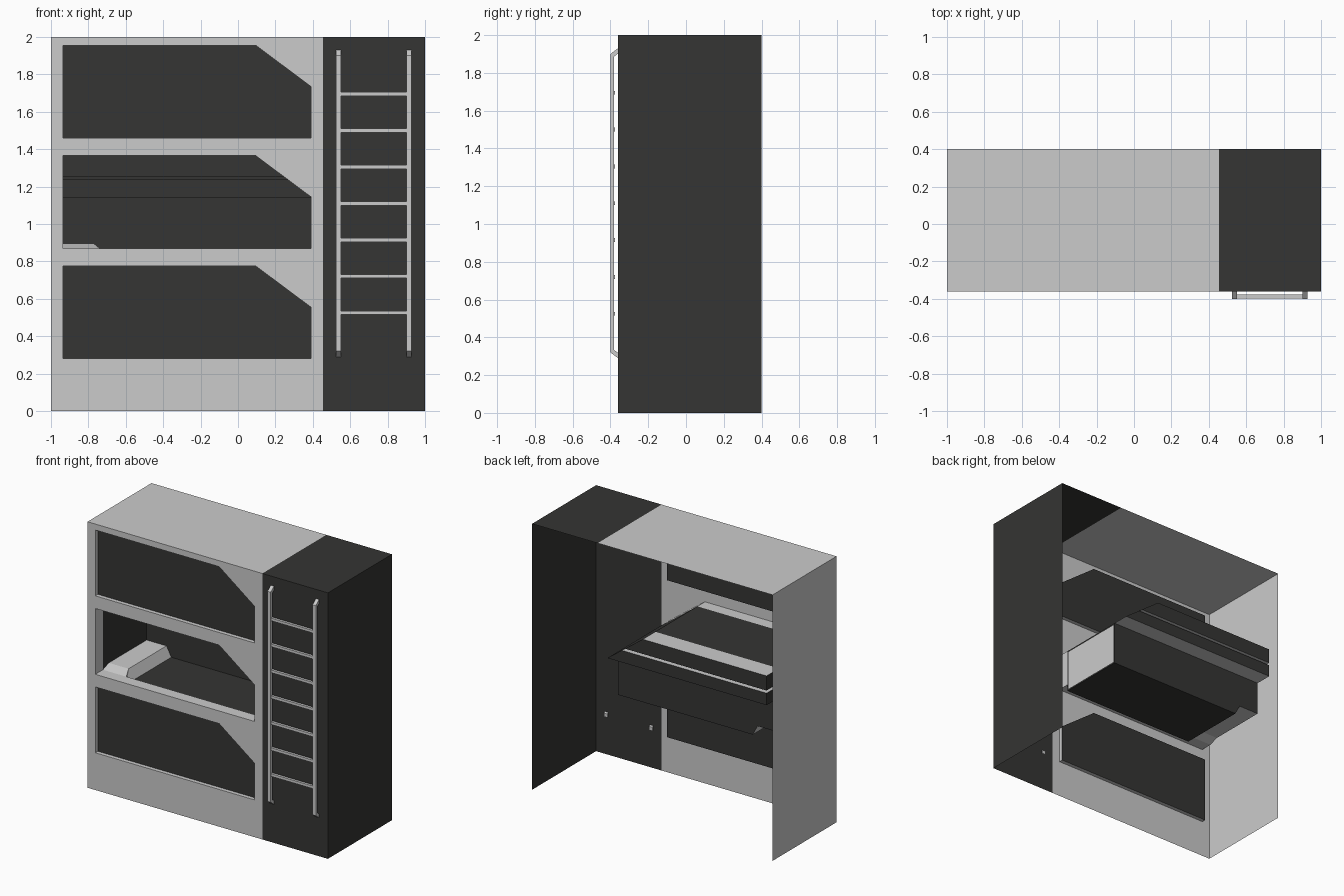
import bpy, bmesh

if "Cube" in bpy.data.objects:
    bpy.data.objects.remove(bpy.data.objects["Cube"])

dark = bpy.data.materials.new("dark_panel")
dark.diffuse_color = (0.035, 0.035, 0.033, 1)
dark.use_nodes = True
dark.node_tree.nodes["Principled BSDF"].inputs["Base Color"].default_value = dark.diffuse_color


def sheet(name, faces, mat=None):
    """Open surface from a few polygons, welded along shared edges."""
    bm = bmesh.new()
    for f in faces:
        bm.faces.new([bm.verts.new(p) for p in f])
    bmesh.ops.remove_doubles(bm, verts=bm.verts[:], dist=1e-4)
    bmesh.ops.recalc_face_normals(bm, faces=bm.faces[:])
    me = bpy.data.meshes.new(name)
    bm.to_mesh(me)
    bm.free()
    ob = bpy.data.objects.new(name, me)
    bpy.context.collection.objects.link(ob)
    if mat:
        me.materials.append(mat)
    return ob


def box(name, x0, x1, y0, y1, z0, z1, mat=None):
    bpy.ops.mesh.primitive_cube_add(size=1, location=((x0+x1)/2, (y0+y1)/2, (z0+z1)/2))
    ob = bpy.context.object
    ob.name = name
    ob.scale = (x1-x0, y1-y0, z1-z0)
    if mat:
        ob.data.materials.append(mat)
    return ob


F, B, SPLIT = -0.36, 0.40, 0.455          # front, back, grey/dark boundary
XL, XR, XC = -0.935, 0.39, 0.095          # opening left, right, chamfer start
H, C = 0.495, 0.22                        # opening height, chamfer drop
BASES = (0.28, 0.87, 1.46)


def quad_y(x0, x1, z0, z1, y=F):
    return [(x0, y, z0), (x1, y, z0), (x1, y, z1), (x0, y, z1)]


def quad_z(x0, x1, y0, y1, z):
    return [(x0, y0, z), (x1, y0, z), (x1, y1, z), (x0, y1, z)]


def quad_x(x, y0, y1, z0, z1):
    return [(x, y0, z0), (x, y1, z0), (x, y1, z1), (x, y0, z1)]


def opening(z):
    return [(XL, z), (XR, z), (XR, z+H-C), (XC, z+H), (XL, z+H)]


def reveal(z, depth):
    o = opening(z)
    return [[(a[0], F, a[1]), (b[0], F, b[1]), (b[0], F+depth, b[1]), (a[0], F+depth, a[1])]
            for a, b in zip(o, o[1:] + o[:1])]


# Grey shell: front frame, roof and left side, open at back and below
frame = [quad_y(-1, XL, 0, 2), quad_y(XR, SPLIT, 0, 2)]
edges = [0] + [e for z in BASES for e in (z, z+H)] + [2]
for lo, hi in zip(edges[::2], edges[1::2]):
    frame.append(quad_y(XL, XR, lo, hi))
for z in BASES:
    frame.append([(XR, F, z+H-C), (XR, F, z+H), (XC, F, z+H)])
frame += [quad_z(-1, SPLIT, F, B, 2), quad_x(-1, F, B, 0, 2)]
sheet("cabin_shell", frame)

# Dark ladder bay
sheet("ladder_bay_shell", [quad_y(SPLIT, 1, 0, 2), quad_z(SPLIT, 1, F, B, 2),
                           quad_x(1, F, B, 0, 2)], dark)

# Closed upper and lower bunks
for label, z in (("lower", BASES[0]), ("upper", BASES[2])):
    sheet(label + "_bunk_reveal", reveal(z, 0.03))
    sheet(label + "_bunk_screen", [[(x, F+0.03, h) for x, h in opening(z)]], dark)

# Open middle bunk
Z = BASES[1]
TOP, KNEE, FLOOR = Z+H, Z+H-C, 0.82
Y0, YW, YS = -0.27, 0.25, 0.378           # sill back, back wall, shelf back
PX, PZ = -0.77, 0.895                     # pillow top edge
PB = -0.73                                # pillow foot
sheet("middle_bunk_reveal", reveal(Z, Y0-F))


def right_x(z):
    return XR if z <= KNEE else XC + (TOP-z)*(XR-XC)/C


def span(a, b):
    """Profile segment (y, z) swept along the bunk up to the chamfer."""
    return [(XL, *a), (right_x(a[1]), *a), (right_x(b[1]), *b), (XL, *b)]


sheet("bunk_floor", [quad_z(PB, XR, Y0, YW, FLOOR), quad_y(PB, XR, FLOOR, Z, Y0)], dark)
sheet("bunk_back_wall", [
    [(PB, YW, FLOOR), (XR, YW, FLOOR), (XR, YW, PZ), (PX, YW, PZ)],
    quad_y(XL, XR, PZ, KNEE, YW)], dark)
sheet("shelf_lower_back", [span((YS, KNEE), (YS, 1.235))], dark)
sheet("shelf_upper_back", [span((YS, 1.255), (YS, TOP))], dark)
sheet("shelf_base", [span((YW, KNEE), (YS, KNEE))])
sheet("shelf_board", [span((YS, 1.235), (YW, 1.235)), span((YW, 1.255), (YS, 1.255))])
sheet("shelf_board_edge", [span((YW, 1.235), (YW, 1.255))], dark)
sheet("bunk_ceiling", [span((Y0, TOP), (YW-0.02, TOP))], dark)
sheet("shelf_ceiling", [span((YW-0.02, TOP), (YS, TOP))])
sheet("bunk_sloped_ceiling", [[(XR, Y0, KNEE), (XR, YS, KNEE), (XC, YS, TOP), (XC, Y0, TOP)]], dark)
sheet("bunk_head_wall", [[(XL, y, z) for y, z in (
    (Y0, Z), (-0.2, PZ), (YW, PZ), (YW, KNEE), (YS, KNEE), (YS, 1.235), (YW, 1.235),
    (YW, 1.255), (YS, 1.255), (YS, TOP), (Y0, TOP))]], dark)

# Foot wall: dark border around a light panel
r = 0.012
sheet("foot_wall_border", [
    quad_x(XR, Y0, YW, FLOOR, FLOOR+r), quad_x(XR, Y0, YW, KNEE-r, KNEE),
    quad_x(XR, Y0, Y0+r, FLOOR+r, KNEE-r), quad_x(XR, YW-r, YW, FLOOR+r, KNEE-r)], dark)
sheet("foot_wall_panel", [quad_x(XR, Y0+r, YW-r, FLOOR+r, KNEE-r)])

# Pillow: hollow rise at the head of the floor
sheet("pillow", [
    quad_z(XL, PX, -0.2, YW, PZ),
    [(PX, -0.2, PZ), (PX, YW, PZ), (PB, YW, FLOOR), (PB, Y0, FLOOR)],
    [(XL, -0.2, PZ), (PX, -0.2, PZ), (PX+0.03, Y0, Z), (XL, Y0, Z)],
    [(PX, -0.2, PZ), (PX+0.03, Y0, Z), (PB, Y0, FLOOR)]])

# Ladder rails with bent ends running into the wall
RAIL = [(-0.35, 1.938), (-0.40, 1.90), (-0.40, 0.32), (-0.35, 0.282),
        (-0.35, 0.31), (-0.38, 0.333), (-0.38, 1.887), (-0.35, 1.91)]
for side, x in (("left", 0.525), ("right", 0.90)):
    a = [(x, *p) for p in RAIL]
    b = [(x+0.027, *p) for p in RAIL]
    n = len(RAIL)
    sheet("ladder_rail_" + side, [a, b[::-1]] +
          [[a[i], a[(i+1) % n], b[(i+1) % n], b[i]] for i in range(n)])

# Ladder rungs
for i in range(7):
    z = 0.525 + i*0.195
    box("ladder_rung", 0.55, 0.902, -0.397, -0.377, z-0.01, z+0.01)
